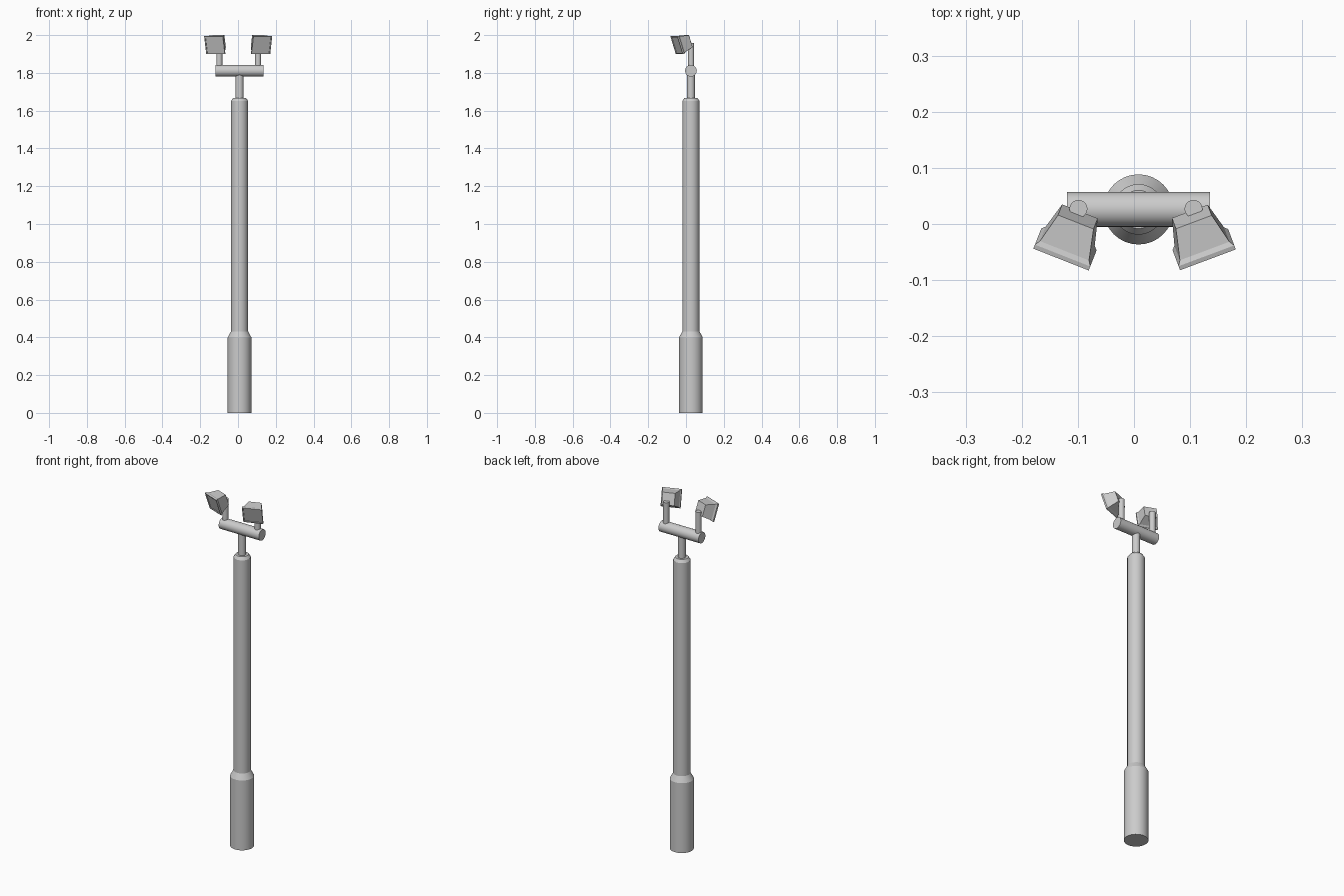
import bpy, bmesh, math
from mathutils import Matrix, Vector

if "Cube" in bpy.data.objects:
    bpy.data.objects.remove(bpy.data.objects["Cube"])

CX, CY = 0.008, 0.026   # pole axis


def finish(name, bm, smooth=True):
    bmesh.ops.recalc_face_normals(bm, faces=bm.faces)
    me = bpy.data.meshes.new(name)
    bm.to_mesh(me)
    bm.free()
    ob = bpy.data.objects.new(name, me)
    bpy.context.collection.objects.link(ob)
    if smooth:
        bpy.ops.object.select_all(action='DESELECT')
        ob.select_set(True)
        bpy.context.view_layer.objects.active = ob
        bpy.ops.object.shade_smooth_by_angle(angle=math.radians(25))
    return ob


def lathe(name, profile, matrix, seg=32):
    """Stack of rings (radius, height), capped at both ends."""
    bm = bmesh.new()
    rings = [[bm.verts.new((r * math.cos(2 * math.pi * i / seg),
                            r * math.sin(2 * math.pi * i / seg), z))
              for i in range(seg)] for r, z in profile]
    for a, b in zip(rings, rings[1:]):
        for i in range(seg):
            j = (i + 1) % seg
            bm.faces.new((a[i], a[j], b[j], b[i]))
    bm.faces.new(rings[0])
    bm.faces.new(rings[-1])
    bm.transform(matrix)
    return finish(name, bm)


def lamp(name, pos, yaw, tilt):
    """Flared floodlight; local -y is the shining direction."""
    # (half width, half height, local y): back, flare end, rim
    sections = [(0.034, 0.033, 0), (0.047, 0.045, -0.054),
                (0.053, 0.050, -0.062), (0.053, 0.050, -0.070),
                (0.047, 0.044, -0.070), (0.047, 0.044, -0.066)]
    bm = bmesh.new()
    rings = [[bm.verts.new((sx * w, y, sz * h))
              for sx, sz in ((-1, -1), (1, -1), (1, 1), (-1, 1))]
             for w, h, y in sections]
    for a, b in zip(rings, rings[1:]):
        for i in range(4):
            j = (i + 1) % 4
            bm.faces.new((a[i], a[j], b[j], b[i]))
    bm.faces.new(rings[0])
    bm.faces.new(rings[-1])
    bm.transform(Matrix.Translation(pos)
                 @ Matrix.Rotation(math.radians(yaw), 4, 'Z')
                 @ Matrix.Rotation(math.radians(tilt), 4, 'X'))
    return finish(name, bm, smooth=False)


# Stepped main pole with thin neck
lathe("pole", [(0.0625, 0), (0.0625, 0.40), (0.045, 0.432), (0.045, 1.652),
               (0.034, 1.668), (0.021, 1.668), (0.021, 1.81)],
      Matrix.Translation((CX, CY, 0)))

# Horizontal crossbar
lathe("crossbar", [(0.031, -0.127), (0.031, 0.127)],
      Matrix.Translation((CX, CY, 1.811)) @ Matrix.Rotation(math.pi / 2, 4, 'Y'))

# Lamp posts and tilted floodlights
for side, post_x, lamp_x, yaw in (("left", -0.099, -0.100, -21.5),
                                  ("right", 0.106, 0.103, 20.5)):
    lathe(side + "_lamp_post", [(0.016, 1.82), (0.016, 1.958)],
          Matrix.Translation((post_x, CY + 0.001, 0)), seg=20)
    lamp(side + "_floodlight", Vector((lamp_x, 0.013, 1.968)), yaw, 18)
